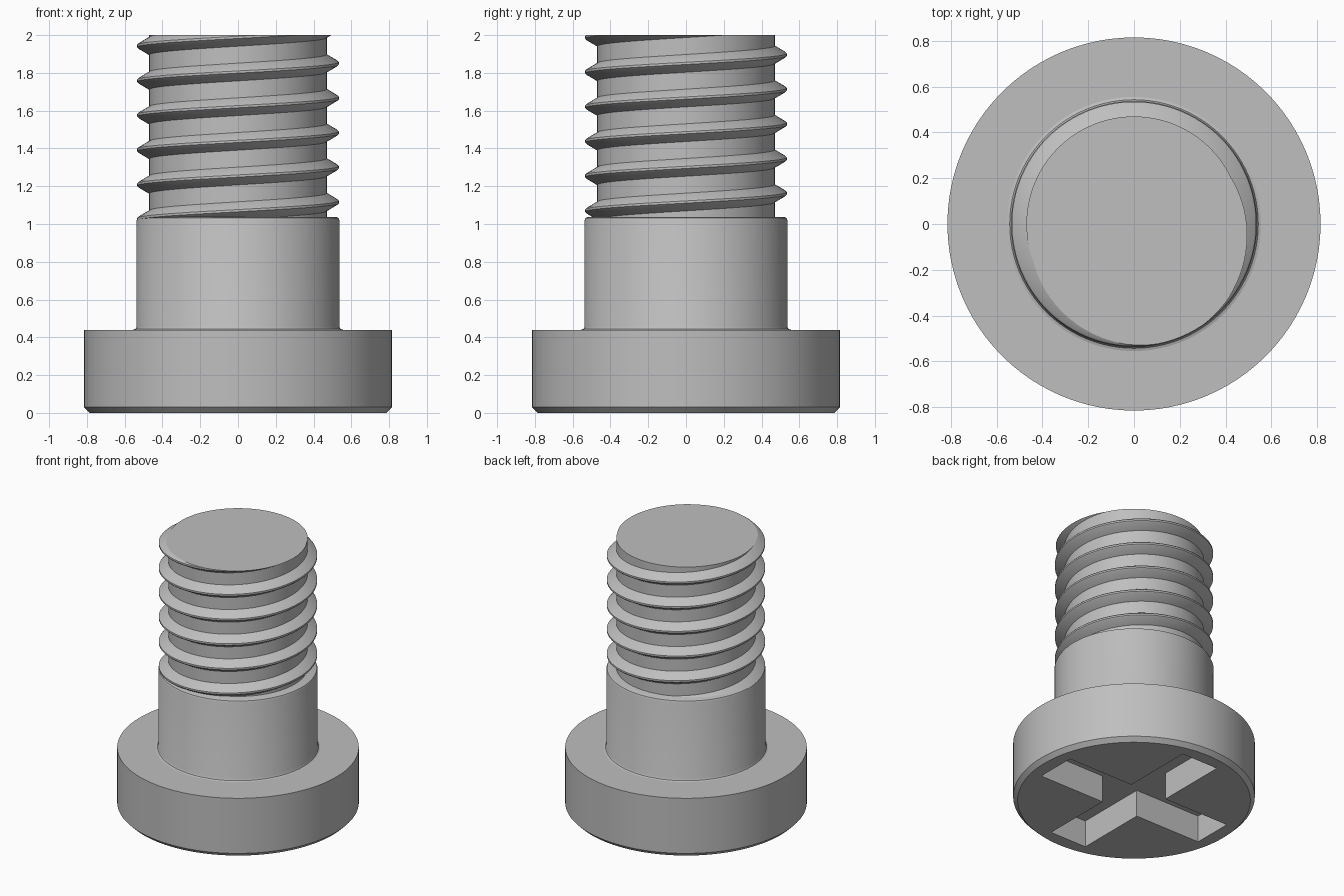
import bpy, bmesh
from math import cos, sin, tau
from mathutils import Vector

cube = bpy.data.objects.get("Cube")
if cube:
    bpy.data.objects.remove(cube, do_unlink=True)

SEGMENTS = 96
CORE_R, SHANK_R, TOP = 0.47, 0.537, 2.0

steel = bpy.data.materials.new("grey_steel")
steel.use_nodes = True
GREY = (0.52, 0.52, 0.52, 1)
steel.diffuse_color = GREY
steel.node_tree.nodes["Principled BSDF"].inputs["Base Color"].default_value = GREY


def finish(bm, name):
    """Turn a bmesh into a smooth-shaded steel object."""
    bmesh.ops.recalc_face_normals(bm, faces=bm.faces)
    mesh = bpy.data.meshes.new(name)
    bm.to_mesh(mesh)
    bm.free()
    mesh.materials.append(steel)
    obj = bpy.data.objects.new(name, mesh)
    bpy.context.collection.objects.link(obj)
    return obj


def activate(obj):
    bpy.ops.object.select_all(action='DESELECT')
    obj.select_set(True)
    bpy.context.view_layer.objects.active = obj


def smooth(obj):
    activate(obj)
    bpy.ops.object.shade_smooth_by_angle(angle=0.5)


def lathe(name, profile):
    """Spin an (r, z) profile, closed on the axis, round z."""
    bm = bmesh.new()
    verts = [bm.verts.new((r, 0, z)) for r, z in profile]
    edges = [bm.edges.new(pair) for pair in zip(verts, verts[1:])]
    bmesh.ops.spin(bm, geom=verts + edges, cent=(0, 0, 0), axis=(0, 0, 1),
                   angle=tau, steps=SEGMENTS, use_duplicate=False)
    bmesh.ops.remove_doubles(bm, verts=bm.verts, dist=0.0005)
    return finish(bm, name)


# Head with a chamfered lower rim
head = lathe("head", [(0, 0), (0.785, 0), (0.815, 0.03), (0.815, 0.44), (0, 0.44)])

# Cross-shaped driver recess cut into the head
ARM, HALF, DEPTH = 0.69, 0.15, 0.2
bm = bmesh.new()
outline = []
for turn in range(4):
    c, s = round(cos(turn * tau / 4)), round(sin(turn * tau / 4))
    for x, y in ((ARM, -HALF), (ARM, HALF), (HALF, HALF)):
        outline.append(bm.verts.new((c * x - s * y, s * x + c * y, -0.1)))
base = bm.faces.new(outline)
top = bmesh.ops.extrude_face_region(bm, geom=[base])["geom"]
bmesh.ops.translate(bm, vec=Vector((0, 0, DEPTH + 0.1)),
                    verts=[g for g in top if isinstance(g, bmesh.types.BMVert)])
cutter = finish(bm, "recess_cutter")
cutter.hide_render = True
cut = head.modifiers.new("recess", 'BOOLEAN')
cut.operation, cut.solver, cut.object = 'DIFFERENCE', 'EXACT', cutter
activate(head)
bpy.ops.object.modifier_apply(modifier=cut.name)
bpy.data.objects.remove(cutter, do_unlink=True)

# Plain shank with a foot fillet and a softened top edge
shank = lathe("shank", [(0, 0.43), (0.555, 0.43), (0.555, 0.44), (0.543, 0.444),
                        (SHANK_R, 0.456), (SHANK_R, 1.02), (0.532, 1.032),
                        (0.52, 1.037), (0, 1.037)])

# Threaded core
core = lathe("thread_core", [(0, 1.0), (CORE_R, 1.0), (CORE_R, TOP), (0, TOP)])

# Helical ridge, right-handed, trimmed flat at the tip
PITCH, START = 0.1835, 0.933
SECTION = [(0.46, -0.053), (CORE_R, -0.047), (0.526, -0.014), (0.534, -0.006),
           (0.534, 0.006), (0.526, 0.014), (CORE_R, 0.047), (0.46, 0.053)]
bm = bmesh.new()
rings = []
for i in range(int(6.5 * SEGMENTS)):
    a = i * tau / SEGMENTS
    z = START + PITCH * i / SEGMENTS
    rings.append([bm.verts.new((r * cos(a), r * sin(a), z + dz)) for r, dz in SECTION])
for low, high in zip(rings, rings[1:]):
    for k in range(len(SECTION)):
        bm.faces.new((low[k - 1], low[k], high[k], high[k - 1]))
bm.faces.new(rings[0])
bm.faces.new(rings[-1])
trim = bmesh.ops.bisect_plane(bm, geom=bm.verts[:] + bm.edges[:] + bm.faces[:],
                              plane_co=(0, 0, TOP), plane_no=(0, 0, 1), clear_outer=True)
rim = [g for g in trim["geom_cut"] if isinstance(g, bmesh.types.BMEdge)]
bmesh.ops.triangle_fill(bm, edges=rim, use_beauty=True, normal=(0, 0, 1))
ridge = finish(bm, "thread_ridge")

for part in (head, shank, core, ridge):
    smooth(part)
